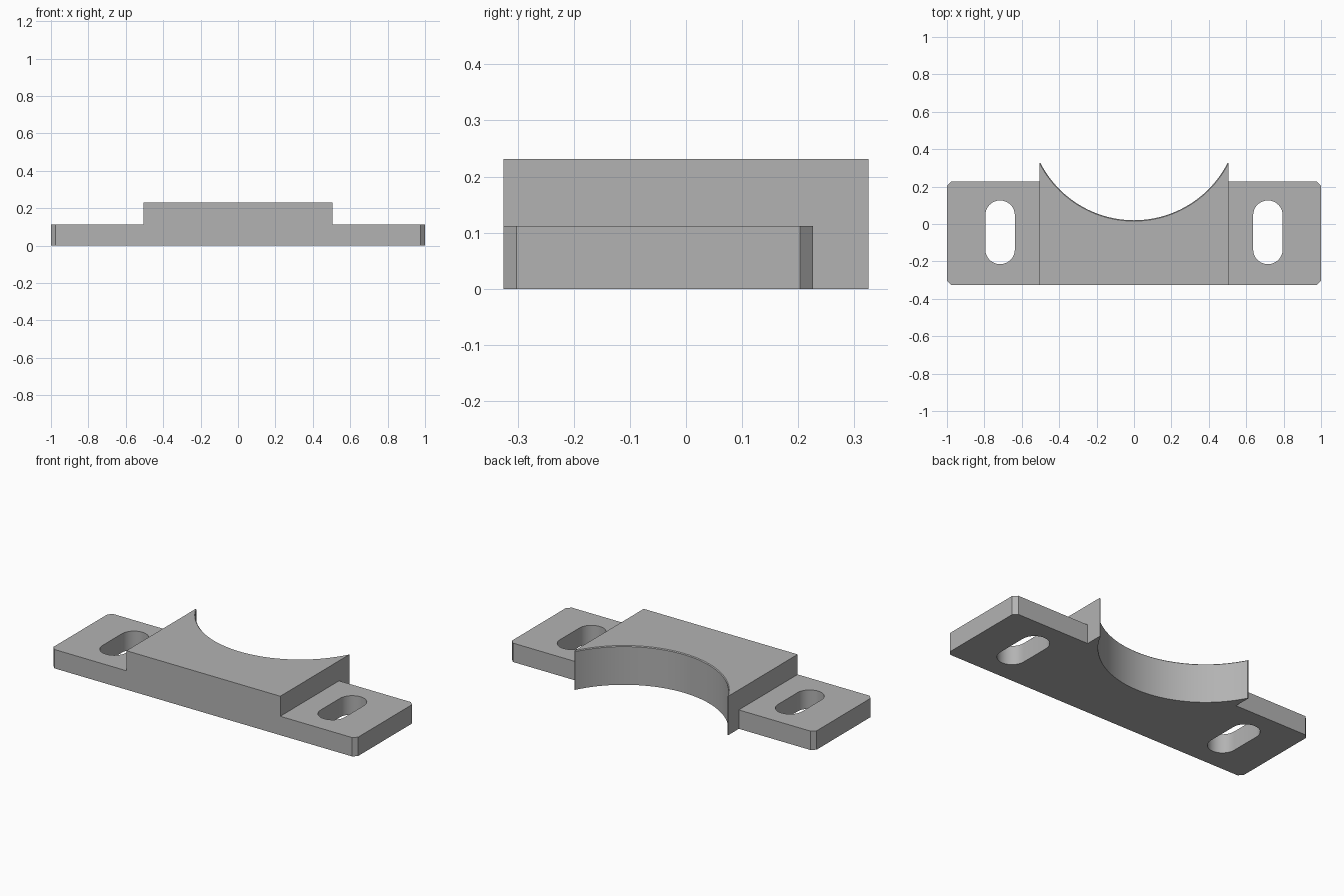
import bpy, bmesh, math

cube = bpy.data.objects.get("Cube")
if cube:
    bpy.data.objects.remove(cube, do_unlink=True)

FRONT, BACK, TIP = -0.325, 0.226, 0.325
HALF_BLOCK, FLANGE_H, BLOCK_H = 0.505, 0.112, 0.231
CHAMFER, RIM = 0.023, 0.005

grey = bpy.data.materials.new("plain grey")
grey.use_nodes = True
colour = (0.45, 0.45, 0.45, 1)
grey.diffuse_color = colour
grey.node_tree.nodes["Principled BSDF"].inputs["Base Color"].default_value = colour


def arc(cx, cy, r, start, end, steps):
    """Points along an arc, angles in degrees."""
    angles = [math.radians(start + (end - start) * i / steps) for i in range(steps + 1)]
    return [(cx + r * math.cos(a), cy + r * math.sin(a)) for a in angles]


def plate(name, outlines, height, base=0.0):
    """Extrude closed outlines (the inner ones become holes) into a solid."""
    curve = bpy.data.curves.new(name, 'CURVE')
    curve.dimensions, curve.fill_mode = '2D', 'BOTH'
    curve.extrude = height / 2
    for points in outlines:
        spline = curve.splines.new('POLY')
        spline.points.add(len(points) - 1)
        for p, (x, y) in zip(spline.points, points):
            p.co = (x, y, base + height / 2, 1)
        spline.use_cyclic_u = True
    # Turn the filled curve into a welded mesh
    helper = bpy.data.objects.new(name + " outline", curve)
    bpy.context.collection.objects.link(helper)
    graph = bpy.context.evaluated_depsgraph_get()
    mesh = bpy.data.meshes.new_from_object(helper.evaluated_get(graph))
    bpy.data.objects.remove(helper, do_unlink=True)
    bpy.data.curves.remove(curve)
    bm = bmesh.new()
    bm.from_mesh(mesh)
    # 2D curves lie at z = 0 when evaluated, so seat the solid on its base
    low = min(v.co.z for v in bm.verts)
    bmesh.ops.translate(bm, verts=bm.verts, vec=(0, 0, base - low))
    bmesh.ops.remove_doubles(bm, verts=bm.verts, dist=1e-5)
    bmesh.ops.recalc_face_normals(bm, faces=bm.faces)
    bm.to_mesh(mesh)
    bm.free()
    mesh.materials.clear()
    mesh.materials.append(grey)
    obj = bpy.data.objects.new(name, mesh)
    bpy.context.collection.objects.link(obj)
    bpy.ops.object.select_all(action='DESELECT')
    obj.select_set(True)
    bpy.context.view_layer.objects.active = obj
    bpy.ops.object.shade_smooth_by_angle(angle=math.radians(30))
    return obj


# Slotted mounting flanges with chamfered outer corners
slot_x, slot_r, slot_front, slot_back = 0.716, 0.079, -0.215, 0.126
for name, side in (("left_flange", 1), ("right_flange", -1)):
    outer = [(HALF_BLOCK, FRONT), (1 - CHAMFER, FRONT), (1, FRONT + CHAMFER),
             (1, BACK - CHAMFER), (1 - CHAMFER, BACK), (HALF_BLOCK, BACK)]
    slot = (arc(slot_x, slot_back - slot_r, slot_r, 0, 180, 16)
            + arc(slot_x, slot_front + slot_r, slot_r, 180, 360, 16))
    plate(name, [[(side * x, y) for x, y in ring] for ring in (outer, slot)], FLANGE_H)

# Central block with the concave cradle in its back
cradle_r, cradle_y = 0.562, 0.582
half = math.degrees(math.asin(0.5 / cradle_r))
block = plate("cradle_block", [[(-HALF_BLOCK, FRONT), (HALF_BLOCK, FRONT), (HALF_BLOCK, TIP)]
                               + arc(0, cradle_y, cradle_r, 270 + half, 270 - half, 48)
                               + [(-HALF_BLOCK, TIP)]], BLOCK_H)

# Fine bevel along the top rim of the cradle
bm = bmesh.new()
bm.from_mesh(block.data)
rim = [e for e in bm.edges
       if all(v.co.z > BLOCK_H - 1e-4 and v.co.y > 0 and abs(v.co.x) < 0.501 for v in e.verts)
       and len(e.link_faces) == 2 and e.calc_face_angle(0) > 1]
bmesh.ops.bevel(bm, geom=rim, offset=RIM, segments=1, affect='EDGES', clamp_overlap=True)
bm.to_mesh(block.data)
bm.free()
